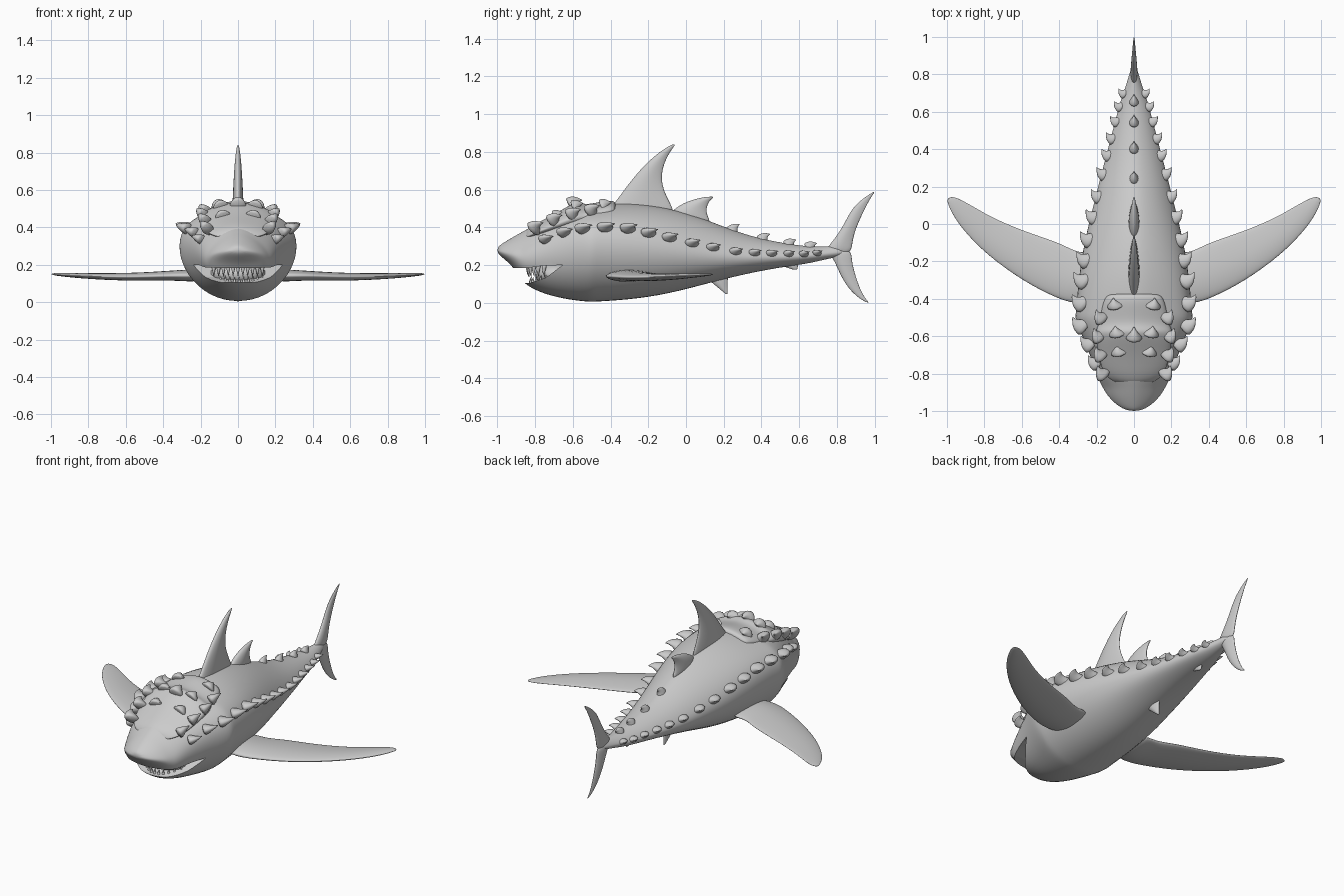
import bpy, bmesh, math
from mathutils import Vector

if "Cube" in bpy.data.objects:
    bpy.data.objects.remove(bpy.data.objects["Cube"], do_unlink=True)

grey = bpy.data.materials.new("stone_grey")
grey.use_nodes = True
grey.diffuse_color = (0.6, 0.6, 0.6, 1)
grey.node_tree.nodes["Principled BSDF"].inputs["Base Color"].default_value = (0.6, 0.6, 0.6, 1)


def finish(name, bm, levels=0, cutter=None, angle=50):
    """Turn a bmesh into a smooth shaded object, with optional subdivision and cut."""
    bmesh.ops.recalc_face_normals(bm, faces=bm.faces)
    me = bpy.data.meshes.new(name)
    bm.to_mesh(me)
    bm.free()
    ob = bpy.data.objects.new(name, me)
    bpy.context.collection.objects.link(ob)
    me.materials.append(grey)
    bpy.ops.object.select_all(action='DESELECT')
    bpy.context.view_layer.objects.active = ob
    ob.select_set(True)
    if levels:
        sub = ob.modifiers.new("round", 'SUBSURF')
        sub.levels = sub.render_levels = levels
        bpy.ops.object.modifier_apply(modifier=sub.name)
    if cutter:
        cut = ob.modifiers.new("cut", 'BOOLEAN')
        cut.operation, cut.solver, cut.object = 'DIFFERENCE', 'EXACT', cutter
        bpy.ops.object.modifier_apply(modifier=cut.name)
    bpy.ops.object.shade_smooth_by_angle(angle=math.radians(angle))
    return ob


def skin(bm, rings):
    """Bridge equal rings of points and cap both ends."""
    loops = [[bm.verts.new(p) for p in ring] for ring in rings]
    n = len(loops[0])
    for a, b in zip(loops, loops[1:]):
        for i in range(n):
            bm.faces.new((a[i], a[(i + 1) % n], b[(i + 1) % n], b[i]))
    bm.faces.new(loops[0])
    bm.faces.new(loops[-1])


def section(y, hw, low, top, f):
    """Body outline: round belly, ridge at height fraction f, sloping back."""
    half = [(0, -.01), (.5, .06), (.89, f * .36), (1.04, f * .7), (.97, f),
            (.69, f + (1 - f) * .52), (.34, f + (1 - f) * .86), (0, 1.01)]
    full = half + [(-x, z) for x, z in half[-2:0:-1]]
    return [Vector((x * hw, y, low + z * (top - low))) for x, z in full]


# Body stations: y, half width, bottom, top, ridge fraction
BODY = [(-1.0, .03, .265, .295, .5), (-.975, .085, .24, .315, .5), (-.92, .14, .195, .35, .5),
        (-.875, .165, .12, .375, .58), (-.84, .185, .085, .395, .64), (-.75, .215, .04, .44, .73),
        (-.62, .265, .01, .49, .77), (-.51, .315, -.002, .515, .77), (-.475, .308, 0, .52, .77),
        (-.3, .295, .01, .535, .73), (-.1, .265, .04, .51, .66), (.1, .215, .095, .45, .58),
        (.3, .165, .148, .365, .54), (.5, .112, .187, .32, .54), (.65, .075, .207, .298, .56),
        (.76, .035, .235, .3, .55), (.84, .016, .25, .3, .5)]


def body_at(y):
    """Half width, bottom, top and ridge fraction at y."""
    for a, b in zip(BODY, BODY[1:]):
        if a[0] <= y <= b[0]:
            t = (y - a[0]) / (b[0] - a[0])
            return [p + (q - p) * t for p, q in zip(a[1:], b[1:])]


# Mouth cutter: a wedge across the head
bm = bmesh.new()
wedge = [(-1.1, .105), (-.83, .105), (-.74, .135), (-.655, .2), (-.75, .198), (-.84, .185), (-1.1, .18)]
skin(bm, [[Vector((x, y, z)) for y, z in wedge] for x in (-.5, .5)])
mouth_cutter = finish("mouth_cutter", bm)
mouth_cutter.hide_render = True
mouth_cutter.hide_set(True)

bm = bmesh.new()
skin(bm, [section(*s) for s in BODY])
finish("body", bm, 2, mouth_cutter)

# Mouth lining inside the slot
bm = bmesh.new()
bmesh.ops.create_uvsphere(bm, u_segments=20, v_segments=12, radius=1)
for v in bm.verts:
    v.co = Vector((v.co.x * .15, v.co.y * .11 - .69, v.co.z * .07 + .15))
finish("mouth_lining", bm)

# Armour plate over the head, stepped at its rear edge
PLATE = [(-.86, .07, .33, .375, .4), (-.82, .16, .34, .412, .45), (-.7, .19, .36, .468, .6),
         (-.59, .205, .38, .537, .62), (-.565, .2, .38, .535, .62), (-.53, .185, .39, .52, .65),
         (-.44, .17, .4, .54, .7), (-.385, .15, .42, .545, .72), (-.37, .12, .43, .525, .7)]
bm = bmesh.new()
skin(bm, [section(*s) for s in PLATE])
finish("head_plate", bm, 2)


def spike(bm, base, offset, r_long, r_wide):
    """Thorn with a broad foot, leaning back toward its tip."""
    base, offset = Vector(base), Vector(offset)
    d = offset.normalized()
    u = (Vector((0, 1, 0)) - d * d.y).normalized()
    v = d.cross(u)
    rings = []
    for t, s in ((-.35, 1.1), (.1, .85), (.45, .48), (.8, .2), (1, .04)):
        c = base + offset * t - u * (r_long * .35 * math.sin(math.pi * max(t, 0)))
        rings.append([c + u * math.cos(k * math.pi / 5) * r_long * s
                      + v * math.sin(k * math.pi / 5) * r_wide * s for k in range(10)])
    skin(bm, rings)


# Side row of thorns running from head to tail
bm = bmesh.new()
for y in (-.74, -.64, -.54, -.42, -.3, -.19, -.08, .04, .15, .27, .37, .46, .55, .63, .7):
    hw, low, top, f = body_at(y)
    k = .45 + hw * 1.8
    for s in (-1, 1):
        spike(bm, (s * hw * .9, y, low + f * (top - low)),
              (s * .058 * k, .045 * k, .022 * k), .062 * k, .036 * k)
finish("side_thorns", bm, 1, angle=70)

# Brow thorns along the plate edges and the brow points
bm = bmesh.new()
for s in (-1, 1):
    for y, x, z in ((-.8, .165, .395), (-.7, .175, .435), (-.6, .185, .465), (-.5, .172, .485)):
        spike(bm, (s * x, y, z), (s * .03, .045, .03), .055, .035)
    for y, x, z in ((-.68, .08, .452), (-.58, .09, .505), (-.43, .1, .51)):
        spike(bm, (s * x, y, z), (s * .01, .035, .022), .05, .05)
spike(bm, (0, -.6, .515), (0, .05, .03), .055, .05)
finish("brow_thorns", bm, 1, angle=70)

# Back thorns along the spine of the tail
bm = bmesh.new()
for y in (.25, .41, .55, .66):
    top = body_at(y)[2]
    spike(bm, (0, y, top - .012), (0, .035, .042 - .03 * (y - .25)), .045, .03)
finish("back_thorns", bm, 1, angle=70)

# Teeth around both jaws
bm = bmesh.new()
for i in range(-5, 6):
    x = i * .026
    y = -.835 + x * x * 5
    spike(bm, (x, y, .188), (0, .002, -.052), .014, .014)
    spike(bm, (x * .95 + .006, y + .012, .1 + x * x), (0, .002, .036), .012, .012)
finish("teeth", bm, 1, angle=70)


def fin(name, spans, normal):
    """Blade skinned from (leading point, trailing point, half thickness) spans."""
    n = Vector(normal)
    rings = []
    for lead, trail, t in spans:
        a, b = Vector(lead), Vector(trail)
        side = [(.07, .55), (.4, 1.1), (.85, .5)]
        ring = [(0, 0)] + side + [(1, 0)] + [(c, -h) for c, h in reversed(side)]
        rings.append([a.lerp(b, c) + n * h * t for c, h in ring])
    bm = bmesh.new()
    skin(bm, rings)
    return finish(name, bm, 2, angle=70)


def upright(name, spans):
    """Fin standing in the middle plane, given as y and z pairs."""
    return fin(name, [((0, *a), (0, *b), t) for a, b, t in spans], (1, 0, 0))


upright("main_back_fin", [((-.45, .46), (-.03, .45), .034), ((-.39, .52), (-.06, .515), .033),
                          ((-.3, .645), (-.125, .62), .027), ((-.2, .755), (-.122, .72), .02),
                          ((-.11, .823), (-.085, .8), .011), ((-.06, .845), (-.055, .838), .004)])
upright("second_back_fin", [((-.12, .45), (.16, .4), .034), ((-.05, .515), (.12, .455), .031),
                            ((.03, .548), (.11, .5), .022), ((.1, .562), (.125, .542), .011),
                            ((.145, .564), (.147, .558), .004)])
upright("upper_tail_fin", [((.72, .265), (.885, .25), .022), ((.775, .325), (.885, .32), .02),
                           ((.835, .41), (.905, .4), .017), ((.875, .5), (.945, .485), .012),
                           ((.945, .56), (.973, .545), .007), ((1.0, .592), (1.0, .586), .003)])
upright("lower_tail_fin", [((.74, .285), (.885, .29), .022), ((.785, .225), (.882, .225), .02),
                           ((.815, .15), (.9, .15), .016), ((.86, .075), (.925, .075), .011),
                           ((.92, .02), (.948, .028), .006), ((.968, -.002), (.97, .003), .003)])
upright("belly_fin", [((.08, .15), (.235, .17), .022), ((.135, .108), (.225, .125), .02),
                      ((.175, .075), (.222, .08), .012), ((.215, .043), (.223, .045), .004)])
upright("rear_belly_fin", [((.48, .21), (.61, .22), .016), ((.53, .187), (.595, .195), .012),
                           ((.575, .174), (.592, .176), .004)])

# Broad side fins
for s, side in ((1, "left"), (-1, "right")):
    spans = [((.18, -.43, .14), (.18, -.12, .145), .04), ((.32, -.435, .142), (.29, -.15, .145), .032),
             ((.42, -.4, .14), (.38, -.09, .142), .027), ((.58, -.32, .134), (.56, -.035, .136), .023),
             ((.79, -.17, .138), (.74, .035, .138), .018), ((.93, -.02, .144), (.85, .095, .146), .013),
             ((.985, .075, .148), (.925, .135, .15), .009), ((1.005, .135, .15), (.975, .15, .152), .004)]
    fin(side + "_side_fin", [((s * a[0], *a[1:]), (s * b[0], *b[1:]), t) for a, b, t in spans], (0, 0, 1))
